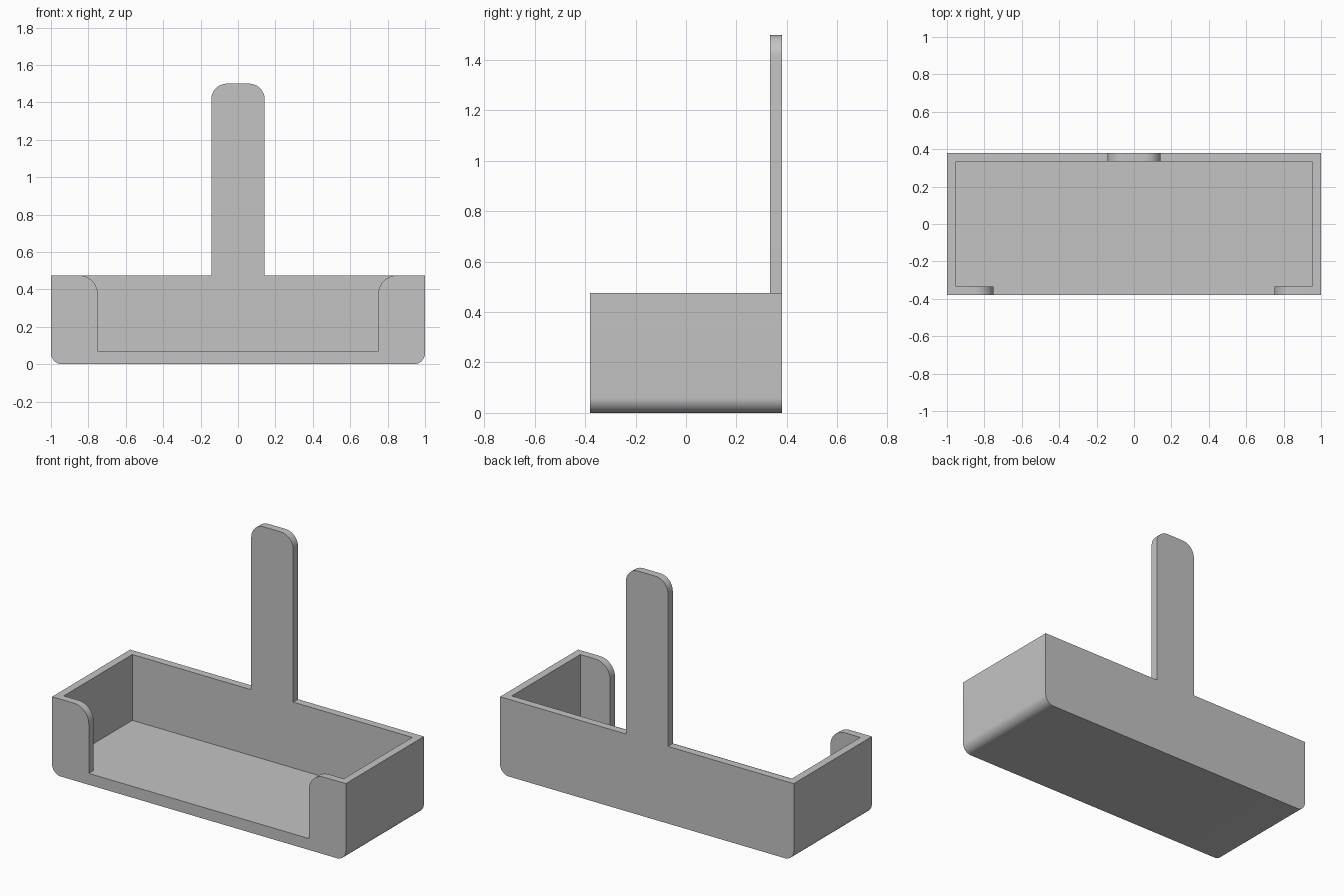
import bpy, bmesh
from math import sin, cos, pi

old = bpy.data.objects.get("Cube")
if old:
    bpy.data.objects.remove(old, do_unlink=True)

WIDTH, DEPTH = 1.0, 0.38        # half sizes
RIM, TOP, FLOOR = 0.475, 1.5, 0.07
WALL = 0.047
INNER = DEPTH - WALL

grey = bpy.data.materials.new("light grey")
grey.use_nodes = True
grey.diffuse_color = (0.55, 0.55, 0.55, 1)
grey.node_tree.nodes["Principled BSDF"].inputs["Base Color"].default_value = (0.55, 0.55, 0.55, 1)


def arc(cx, cz, r, start, end, steps=12):
    """Points on an arc, angles in quarter turns."""
    angles = [(start + (end - start) * i / steps) * pi / 2 for i in range(steps + 1)]
    return [(cx + r * cos(a), cz + r * sin(a)) for a in angles]


def prism(name, half, y0, y1):
    """Mirror a right-hand outline (bottom to top) and extrude it along y."""
    outline = half + [(-x, z) for x, z in reversed(half)]
    bm = bmesh.new()
    face = bm.faces.new([bm.verts.new((x, y0, z)) for x, z in outline])
    moved = bmesh.ops.extrude_face_region(bm, geom=[face])["geom"]
    bmesh.ops.translate(bm, vec=(0, y1 - y0, 0),
                        verts=[v for v in moved if isinstance(v, bmesh.types.BMVert)])
    bmesh.ops.recalc_face_normals(bm, faces=bm.faces)
    mesh = bpy.data.meshes.new(name)
    bm.to_mesh(mesh)
    bm.free()
    mesh.materials.append(grey)
    obj = bpy.data.objects.new(name, mesh)
    bpy.context.collection.objects.link(obj)
    return obj


# Solid block with rounded lower edges and an upright tab
tab, tab_r, foot_r = 0.143, 0.085, 0.06
tray = prism("tray_with_tab",
             arc(WIDTH - foot_r, foot_r, foot_r, -1, 0)
             + [(WIDTH, RIM), (tab, RIM)]
             + arc(tab - tab_r, TOP - tab_r, tab_r, 0, 1),
             -DEPTH, DEPTH)

# Volumes to remove: space before the tab, cavity, rounded front opening
gap, gap_r = 0.75, 0.1
cutters = [
    prism("tab_clearance", [(0.5, RIM), (0.5, 2)], -1, INNER),
    prism("cavity", [(WIDTH - WALL, FLOOR), (WIDTH - WALL, 2)], -INNER, INNER),
    prism("front_opening",
          [(gap, FLOOR)] + arc(gap + gap_r, RIM - gap_r, gap_r, 2, 1) + [(gap + gap_r, 2)],
          -1, 0),
]

bpy.ops.object.select_all(action='DESELECT')
bpy.context.view_layer.objects.active = tray
tray.select_set(True)
for cutter in cutters:
    cutter.hide_render = True
    cut = tray.modifiers.new(cutter.name, 'BOOLEAN')
    cut.operation = 'DIFFERENCE'
    cut.solver = 'EXACT'
    cut.object = cutter
    bpy.ops.object.modifier_apply(modifier=cut.name)
    bpy.data.objects.remove(cutter, do_unlink=True)

bpy.ops.object.shade_smooth_by_angle(angle=pi / 6)
